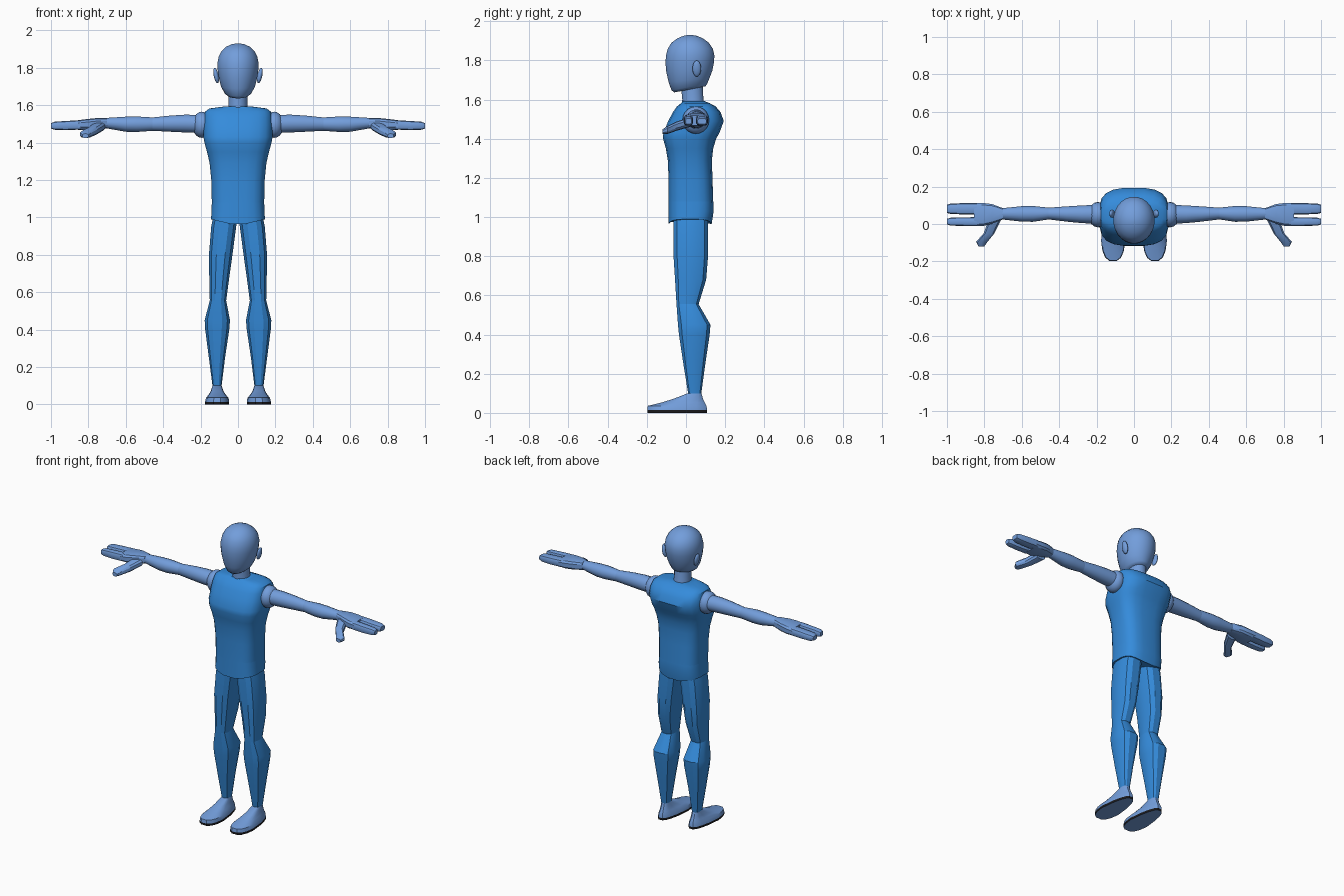
import bpy, bmesh, math
from mathutils import Matrix, Vector


def material(name, rgb):
    m = bpy.data.materials.new(name)
    m.diffuse_color = (*rgb, 1)
    return m


SKIN = material("light blue skin", (0.17, 0.34, 0.71))
SUIT = material("blue suit", (0.035, 0.26, 0.71))
DARK = material("black sole edge", (0.01, 0.01, 0.012))


def finish(name, bm, mats, mirror, angle):
    bmesh.ops.recalc_face_normals(bm, faces=bm.faces)
    me = bpy.data.meshes.new(name)
    bm.to_mesh(me)
    bm.free()
    ob = bpy.data.objects.new(name, me)
    bpy.context.collection.objects.link(ob)
    for m in mats:
        me.materials.append(m)
    bpy.ops.object.select_all(action='DESELECT')
    ob.select_set(True)
    bpy.context.view_layer.objects.active = ob
    bpy.ops.object.shade_smooth_by_angle(angle=math.radians(angle))
    if mirror:
        ob.modifiers.new("mirror", 'MIRROR').use_mirror_merge = False
    return ob


def loft(name, rings, mats, axis='Z', n=16, power=1.0, mirror=False, angle=30, deform=None):
    """Rings: position on the axis, then min and max of the two other axes."""
    bm = bmesh.new()
    loops = []
    for p, a0, a1, b0, b1 in rings:
        loop = []
        for i in range(n):
            t = 2 * math.pi * (i + 0.5) / n
            c, s = math.cos(t), math.sin(t)
            a = (a0 + a1) / 2 + (a1 - a0) / 2 * math.copysign(abs(c) ** power, c)
            b = (b0 + b1) / 2 + (b1 - b0) / 2 * math.copysign(abs(s) ** power, s)
            co = {'Z': (a, b, p), 'X': (p, a, b), 'Y': (a, p, b)}[axis]
            loop.append(bm.verts.new(deform(*co) if deform else co))
        loops.append(loop)
    for lo, hi in zip(loops, loops[1:]):
        for i in range(n):
            j = (i + 1) % n
            bm.faces.new((lo[i], lo[j], hi[j], hi[i]))
    bm.faces.new(loops[0])
    bm.faces.new(loops[-1])
    return finish(name, bm, mats, mirror, angle)


def ellipsoid(name, centre, radii, tilt, mats):
    bm = bmesh.new()
    bmesh.ops.create_uvsphere(bm, u_segments=16, v_segments=10, radius=1)
    bm.transform(Matrix.Translation(Vector(centre)) @ Matrix.Rotation(tilt, 4, 'Y')
                 @ Matrix.Diagonal((*radii, 1)))
    return finish(name, bm, mats, True, 60)


# Head, with the jaw line sloping down toward the chin
def jaw(x, y, z):
    return x, y, z + 0.2 * (y - 0.02) * max(0, min(1, (1.75 - z) / 0.1))


loft("head", [
    (1.652, -0.055, 0.055, -0.06, 0.10), (1.664, -0.071, 0.071, -0.075, 0.108),
    (1.70, -0.091, 0.091, -0.09, 0.121), (1.745, -0.103, 0.103, -0.102, 0.135),
    (1.79, -0.110, 0.110, -0.106, 0.144), (1.825, -0.111, 0.111, -0.103, 0.146),
    (1.86, -0.104, 0.104, -0.094, 0.138), (1.89, -0.088, 0.088, -0.075, 0.117),
    (1.912, -0.064, 0.064, -0.045, 0.088), (1.925, -0.037, 0.037, -0.015, 0.057),
    (1.93, -0.010, 0.010, 0.010, 0.030)], [SKIN], n=24, angle=50, deform=jaw)
ellipsoid("ear", (0.117, 0.055, 1.758), (0.013, 0.022, 0.042), 0.2, [SKIN])
loft("neck", [(1.54, -0.06, 0.06, -0.025, 0.105), (1.60, -0.051, 0.051, -0.02, 0.09),
              (1.70, -0.05, 0.05, -0.03, 0.085)], [SKIN])


# Shirt, with a groove along the spine between the shoulder blades
def spine(x, y, z):
    if y > 0.08 and abs(x) < 0.05 and z > 1.42:
        y -= 0.018 * (1 - abs(x) / 0.07)
    return x, y, z


loft("shirt", [
    (1.08, -0.141, 0.141, -0.09, 0.14), (1.20, -0.144, 0.144, -0.09, 0.136),
    (1.29, -0.153, 0.153, -0.094, 0.133), (1.35, -0.167, 0.167, -0.104, 0.14),
    (1.40, -0.181, 0.181, -0.118, 0.155), (1.43, -0.186, 0.186, -0.117, 0.172),
    (1.49, -0.187, 0.187, -0.092, 0.194), (1.535, -0.184, 0.184, -0.068, 0.178),
    (1.565, -0.177, 0.177, -0.047, 0.152), (1.582, -0.155, 0.155, -0.025, 0.125),
    (1.592, -0.08, 0.08, -0.018, 0.105)],
    [SUIT], n=20, power=0.65, angle=35, deform=spine)


# Pelvis, with a hem that dips to the crotch
def hem(x, y, z):
    return x, y, (0.955 + 0.24 * abs(x) if z < 1 else z)


loft("pelvis", [(0.96, -0.145, 0.145, -0.09, 0.132), (1.03, -0.143, 0.143, -0.09, 0.142),
                (1.08, -0.141, 0.141, -0.09, 0.14)],
     [SUIT], n=20, power=0.65, angle=35, deform=hem)

# Legs
loft("thigh", [
    (1.0, 0.004, 0.135, -0.066, 0.115), (0.95, 0.008, 0.145, -0.066, 0.115),
    (0.80, 0.028, 0.157, -0.066, 0.115), (0.68, 0.045, 0.155, -0.058, 0.105),
    (0.555, 0.062, 0.152, -0.05, 0.066)], [SUIT], n=12, power=0.75, mirror=True)
loft("shin", [
    (0.555, 0.062, 0.152, -0.05, 0.066), (0.45, 0.041, 0.18, -0.043, 0.127),
    (0.40, 0.045, 0.177, -0.038, 0.123), (0.25, 0.068, 0.157, -0.015, 0.1),
    (0.10, 0.087, 0.137, 0.01, 0.079)], [SUIT], n=12, power=0.75, mirror=True)


# Feet, narrower at the heel
def heel(x, y, z):
    k = 1 - 0.3 * max(0, min(1, (y + 0.08) / 0.16)) * max(0, min(1, (0.1 - z) / 0.05))
    return 0.112 + (x - 0.112) * k, y, z


loft("foot", [
    (0.014, 0.046, 0.177, -0.2, 0.11), (0.036, 0.05, 0.172, -0.197, 0.107),
    (0.052, 0.062, 0.16, -0.13, 0.098), (0.072, 0.075, 0.148, -0.065, 0.088),
    (0.10, 0.087, 0.137, 0.008, 0.079)], [SKIN], n=16, power=0.75, mirror=True, deform=heel)
sole = loft("sole", [(0.0, 0.046, 0.177, -0.2, 0.11), (0.014, 0.046, 0.177, -0.2, 0.11)],
            [SKIN, DARK], n=16, power=0.75, mirror=True, deform=heel)
for f in sole.data.polygons:
    f.material_index = 1 if abs(f.normal.z) < 0.5 else 0

# Arms
ellipsoid("shoulder", (0.193, 0.05, 1.495), (0.052, 0.068, 0.07), 0, [SKIN])
loft("upper_arm", [
    (0.19, 0.0, 0.104, 1.45, 1.548), (0.28, 0.004, 0.1, 1.453, 1.55),
    (0.36, 0.012, 0.095, 1.457, 1.545), (0.456, 0.024, 0.088, 1.462, 1.535)],
    [SKIN], 'X', mirror=True)
loft("forearm", [
    (0.456, 0.024, 0.088, 1.462, 1.535), (0.54, 0.011, 0.097, 1.456, 1.54),
    (0.60, 0.012, 0.096, 1.457, 1.539), (0.706, 0.024, 0.085, 1.476, 1.532)],
    [SKIN], 'X', mirror=True)

# Hands: palm, two finger blocks with a knuckle crease, and a thumb
loft("palm", [
    (0.70, 0.024, 0.085, 1.476, 1.532), (0.76, 0.0, 0.108, 1.47, 1.531),
    (0.81, -0.013, 0.114, 1.465, 1.526), (0.855, -0.013, 0.114, 1.467, 1.52)],
    [SKIN], 'X', n=12, power=0.6, mirror=True)
for part, y0, y1 in (("front_fingers", -0.012, 0.037), ("back_fingers", 0.05, 0.113)):
    loft(part, [
        (0.84, y0, y1, 1.469, 1.52), (0.92, y0 + 0.001, y1 - 0.001, 1.466, 1.516),
        (0.98, y0 + 0.003, y1 - 0.003, 1.468, 1.512),
        (1.0, y0 + 0.009, y1 - 0.009, 1.474, 1.504)],
        [SKIN], 'X', n=12, power=0.6, mirror=True)
loft("thumb", [
    (0.02, 0.71, 0.78, 1.46, 1.51), (-0.05, 0.745, 0.805, 1.44, 1.487),
    (-0.095, 0.782, 0.845, 1.424, 1.465), (-0.12, 0.80, 0.832, 1.424, 1.448)],
    [SKIN], 'Y', n=10, power=0.75, mirror=True)
